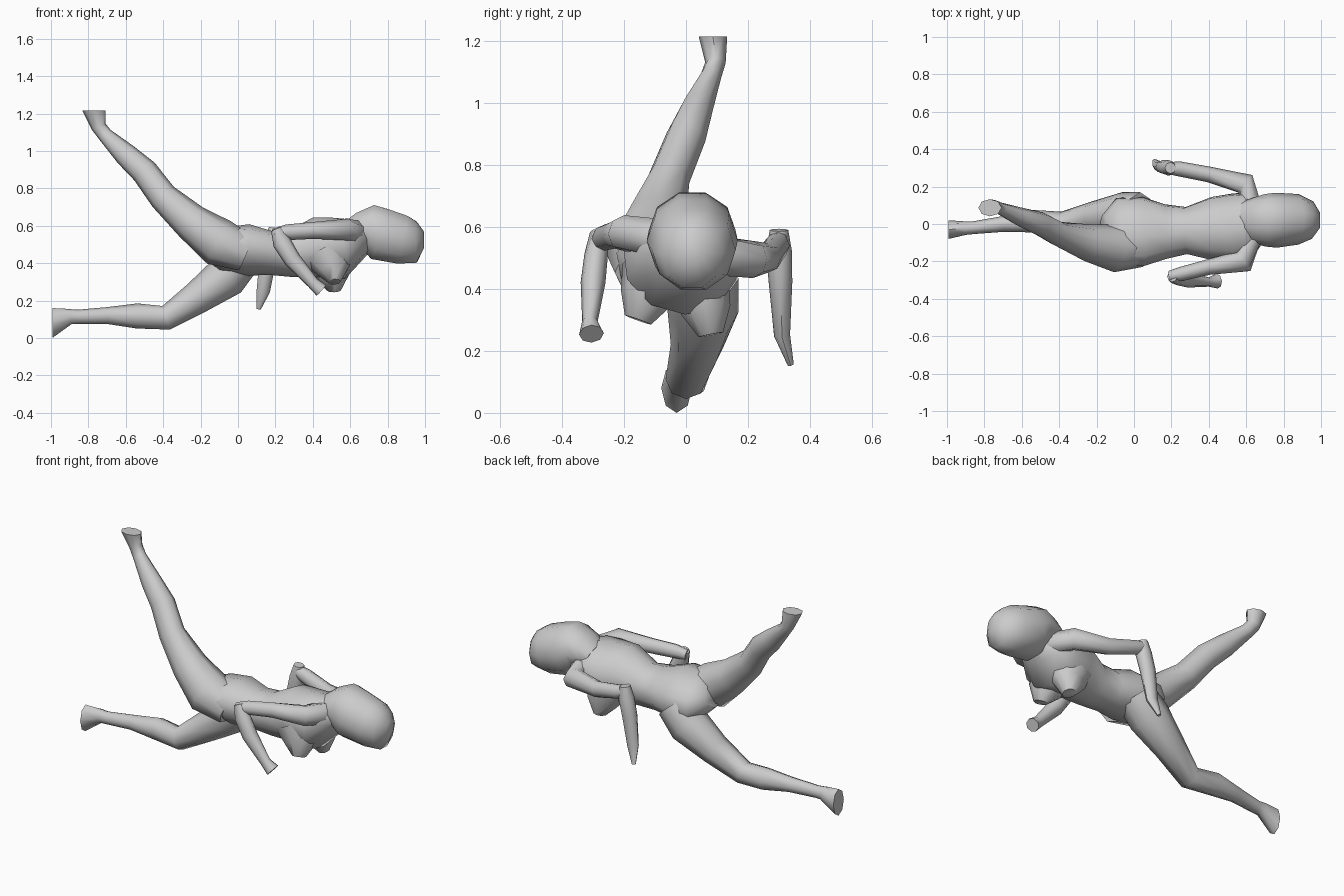
import bpy, bmesh, math
from mathutils import Vector, Matrix


def loft(name, stations, roll=0, sides=8, end=None):
    """Skin elliptical rings along a path: (x, y, z, half width, half depth)."""
    pts = [Vector(s[:3]) for s in stations]
    bm = bmesh.new()
    rings = []
    for i, st in enumerate(stations):
        t = (pts[min(i + 1, len(pts) - 1)] - pts[max(i - 1, 0)]).normalized()
        if end and i == len(pts) - 1:
            t = Vector(end)
        side = Vector((0, 1, 0))
        side = (side - t * t.dot(side)).normalized()
        side = Matrix.Rotation(math.radians(roll), 3, t) @ side
        up = t.cross(side)
        ring = []
        for k in range(sides):
            a = 2 * math.pi * k / sides
            ring.append(bm.verts.new(pts[i] + side * st[3] * math.cos(a) + up * st[4] * math.sin(a)))
        rings.append(ring)
    for r0, r1 in zip(rings, rings[1:]):
        for k in range(sides):
            n = (k + 1) % sides
            bm.faces.new((r0[k], r0[n], r1[n], r1[k]))
    bm.faces.new(rings[0][::-1])
    bm.faces.new(rings[-1])
    bmesh.ops.recalc_face_normals(bm, faces=bm.faces)
    me = bpy.data.meshes.new(name)
    bm.to_mesh(me)
    bm.free()
    ob = bpy.data.objects.new(name, me)
    bpy.context.collection.objects.link(ob)
    bpy.ops.object.select_all(action='DESELECT')
    ob.select_set(True)
    bpy.context.view_layer.objects.active = ob
    bpy.ops.object.shade_smooth_by_angle(angle=math.radians(55))
    return ob


# Torso, rolled so that the right shoulder is higher
loft("torso", [
    (-.15, -.05, .50, .10, .07), (-.08, -.04, .475, .185, .115),
    (.05, -.04, .47, .19, .135), (.17, -.04, .455, .15, .115),
    (.28, -.035, .45, .13, .125), (.42, -.025, .485, .175, .16),
    (.54, -.02, .48, .19, .165), (.62, .01, .53, .17, .115),
    (.70, .02, .565, .08, .085)], roll=-14, sides=10)

# Chest
loft("left_breast", [(.47, .04, .43, .10, .13), (.51, .065, .33, .08, .095), (.515, .08, .252, .04, .035)])
loft("right_breast", [(.47, -.10, .45, .11, .13), (.51, -.13, .37, .085, .095), (.515, -.155, .30, .045, .035)])

# Head with hair flowing into the neck
loft("head", [
    (.58, .02, .565, .10, .06), (.65, .02, .58, .125, .095),
    (.70, .02, .59, .14, .13), (.76, .02, .555, .147, .148),
    (.88, .025, .525, .135, .137), (.955, .02, .512, .10, .115),
    (.995, .02, .525, .04, .045)], sides=10, end=(1, 0, 0))

# Raised right leg
loft("raised_leg", [
    (.04, -.12, .455, .11, .10), (-.10, -.13, .51, .128, .13),
    (-.25, -.10, .62, .10, .10), (-.40, -.055, .755, .068, .078),
    (-.50, .0, .89, .065, .072), (-.60, .035, .98, .052, .062),
    (-.71, .08, 1.085, .034, .04), (-.745, .095, 1.13, .033, .04),
    (-.77, .087, 1.215, .046, .062)], end=(0, 0, 1))

# Lower left leg resting on the ground
loft("lower_leg", [
    (.03, .05, .43, .12, .10), (-.06, .055, .33, .115, .115),
    (-.22, .035, .215, .085, .088), (-.385, .0, .108, .066, .066),
    (-.54, .015, .118, .06, .067), (-.70, .0, .12, .042, .045),
    (-.86, -.02, .113, .034, .038), (-.90, -.022, .115, .036, .042),
    (-.993, -.03, .08, .05, .08)], end=(-1, 0, 0))

# Right arm, elbow bent back with the hand under the chest
loft("right_upper_arm", [
    (.63, -.06, .56, .06, .07), (.585, -.20, .58, .064, .058),
    (.40, -.23, .575, .042, .045), (.26, -.265, .565, .038, .042),
    (.19, -.28, .555, .03, .03)])
loft("right_forearm", [
    (.205, -.28, .58, .03, .03), (.235, -.29, .51, .038, .05),
    (.29, -.30, .42, .04, .046), (.40, -.31, .295, .025, .032),
    (.445, -.305, .255, .04, .038)])

# Left arm, forearm hanging down
loft("left_upper_arm", [
    (.63, .08, .51, .06, .07), (.595, .215, .495, .06, .06),
    (.40, .265, .50, .042, .048), (.24, .295, .54, .04, .042),
    (.17, .30, .56, .03, .03)])
loft("left_forearm", [
    (.195, .30, .59, .03, .03), (.185, .30, .52, .042, .045),
    (.16, .305, .42, .038, .045), (.135, .31, .25, .026, .036),
    (.11, .338, .155, .01, .012)])
